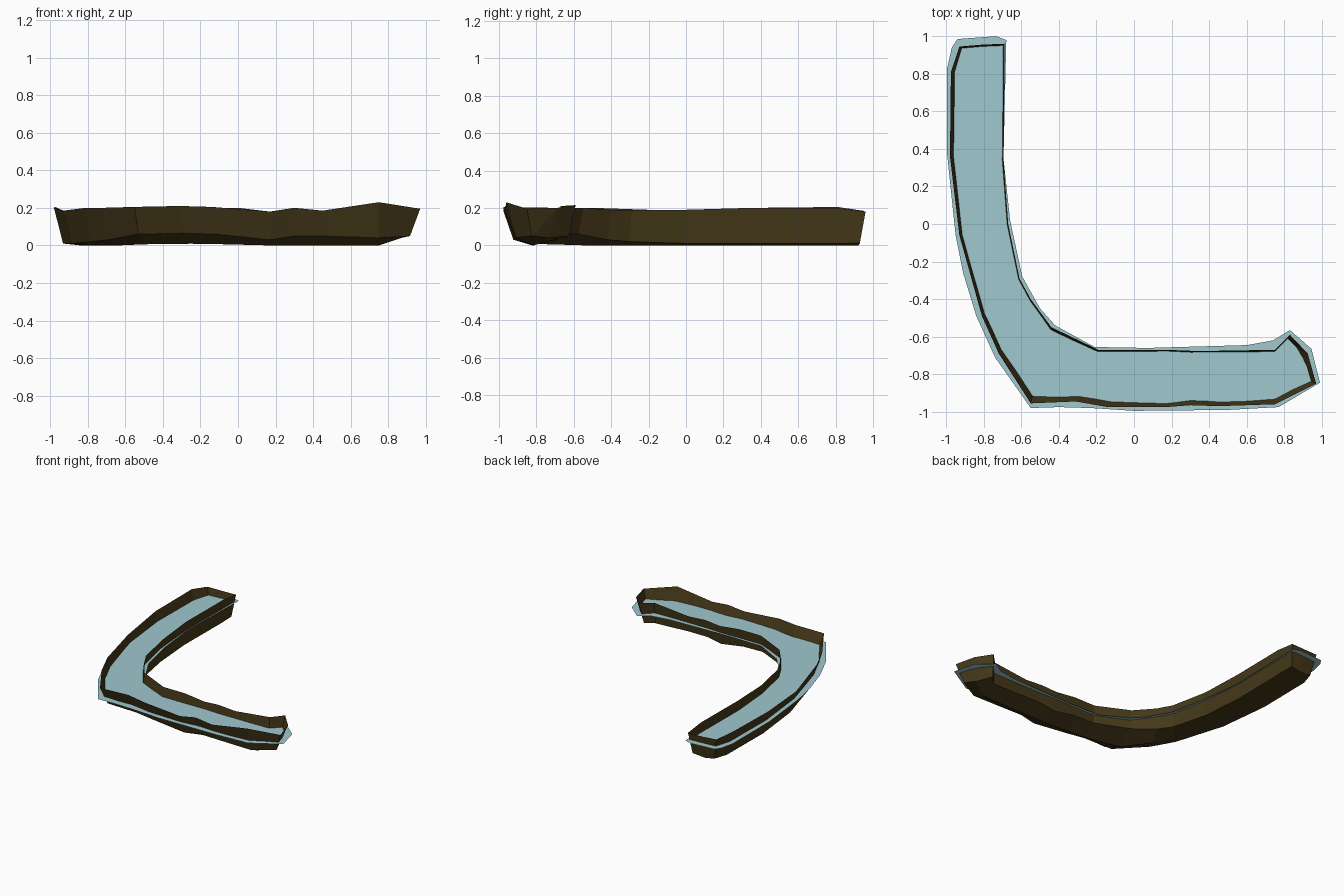
import bpy
from mathutils import Vector

if "Cube" in bpy.data.objects:
    bpy.data.objects.remove(bpy.data.objects["Cube"])


def material(name, color):
    m = bpy.data.materials.new(name)
    m.diffuse_color = color
    m.use_nodes = True
    m.node_tree.nodes["Principled BSDF"].inputs["Base Color"].default_value = m.diffuse_color
    return m


def mesh_object(name, verts, faces, mat):
    me = bpy.data.meshes.new(name)
    me.from_pydata(verts, [], faces)
    me.materials.append(mat)
    ob = bpy.data.objects.new(name, me)
    bpy.context.collection.objects.link(ob)
    return ob


# River bed stations: outer rim x, y, inner rim x, y, outer z, inner z, corner z
stations = [
    (-.93, .945, -.69, .96, .185, .18, .012),
    (-.975, .81, -.69, .80, .205, .20, .01),
    (-.98, .36, -.695, .34, .20, .20, .01),
    (-.93, -.06, -.67, .00, .185, .19, .01),
    (-.81, -.49, -.61, -.29, .20, .19, .02),
    (-.72, -.69, -.55, -.40, .20, .19, .03),
    (-.55, -.955, -.44, -.55, .205, .20, .06),
    (-.31, -.945, -.19, -.67, .21, .20, .065),
    (-.14, -.975, .00, -.67, .205, .20, .06),
    (.17, -.975, .17, -.67, .18, .18, .03),
    (.30, -.965, .30, -.675, .20, .19, .05),
    (.45, -.97, .45, -.675, .185, .18, .05),
    (.75, -.96, .75, -.67, .23, .21, .04),
    (.97, -.85, .83, -.59, .195, .215, .05),
]

# Open trough: rim, corner, centre, corner, rim at each station
verts, faces = [], []
last = len(stations) - 1
for i, (ox, oy, ix, iy, zo, zi, zc) in enumerate(stations):
    o, n = Vector((ox, oy, zo)), Vector((ix, iy, zi))
    ring = [o, o.lerp(n, .17), o.lerp(n, .5), o.lerp(n, .94), n]
    if i in (0, last):
        s = stations[1 if i == 0 else last - 1]
        mid = Vector(((s[0] + s[2]) / 2, (s[1] + s[3]) / 2, 0))
        away = (mid - ring[2]) * .2
        for k in (1, 2, 3):
            ring[k] += away
    ring[1].z, ring[3].z = zc, zc
    ring[2].z = max(0, zc * .6 - .03) if i < last else .04
    verts += ring
for i in range(last):
    for k in range(4):
        a = i * 5 + k
        faces.append((a, a + 1, a + 6, a + 5))

# End caps fan out from one rim point each
for tip, base, flip in (((-.81, .955, .18), 0, True), ((.925, -.69, .20), last * 5, False)):
    t = len(verts)
    verts.append(tip)
    for k in range(4):
        f = (base + k, base + k + 1, t)
        faces.append(f[::-1] if flip else f)
mesh_object("river_bed", verts, faces, material("earth", (.06, .04, .01, 1)))

# Water sheet, slightly wider than the bed
outline = [
    (-.94, .985), (-.735, 1), (-.68, .98), (-.695, .35), (-.66, .02),
    (-.595, -.28), (-.5, -.45), (-.42, -.54), (-.21, -.655), (.07, -.66),
    (.6, -.645), (.74, -.62), (.83, -.565), (.945, -.665), (.99, -.845),
    (.77, -.975), (.5, -.99), (0, -.995), (-.23, -.98), (-.4, -.975),
    (-.55, -.98), (-.74, -.71), (-.84, -.49), (-.91, -.26), (-.95, -.06),
    (-.995, .37), (-.995, .83), (-.97, .94),
]
mesh_object("water", [(x, y, .125) for x, y in outline],
            [tuple(range(len(outline)))[::-1]],
            material("water", (.35, .58, .62, 1)))
bpy.data.objects["water"].data.flip_normals()
